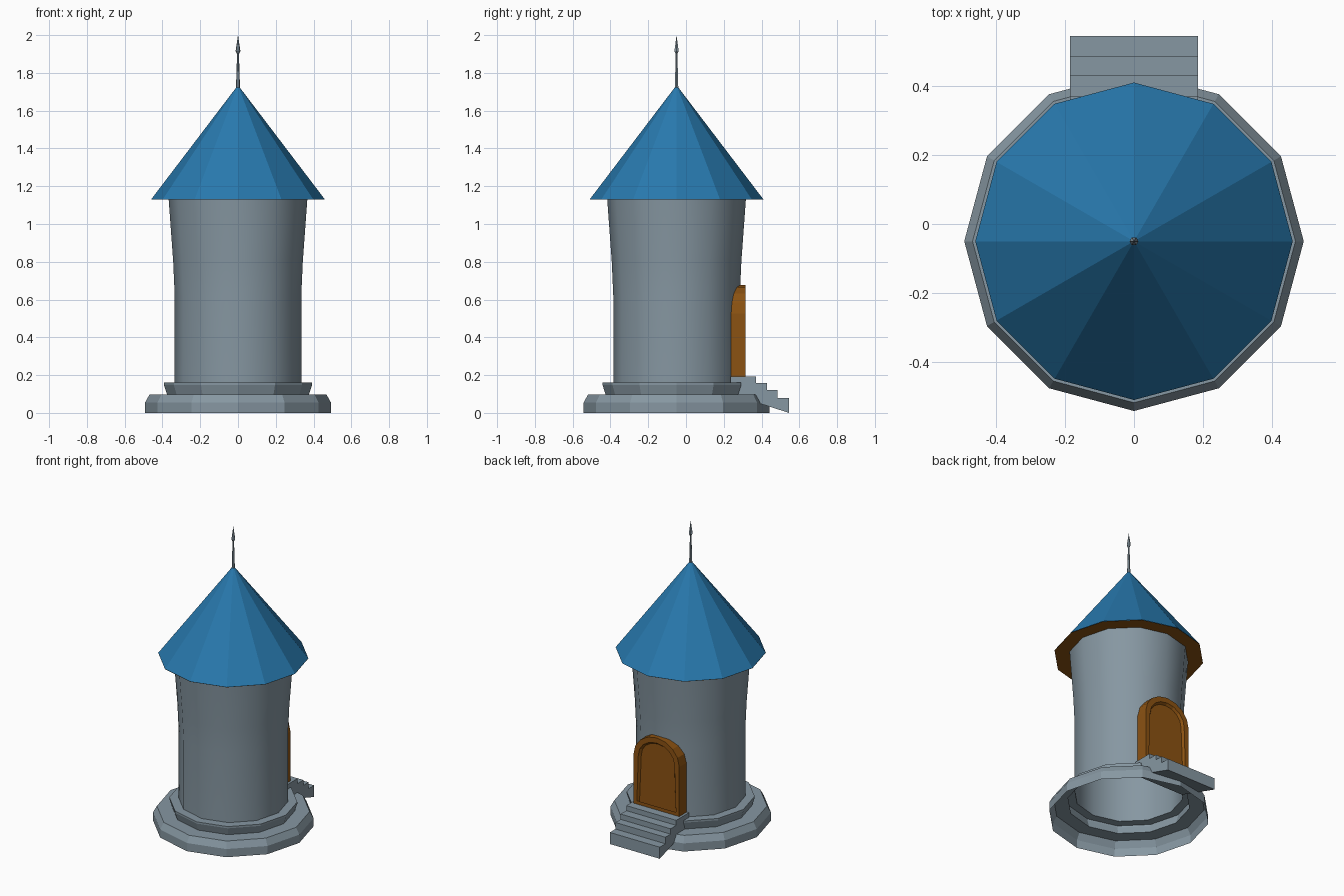
import bpy, bmesh, math

cube = bpy.data.objects.get("Cube")
if cube:
    bpy.data.objects.remove(cube, do_unlink=True)

CENTRE_Y = -0.05


def material(name, rgb):
    m = bpy.data.materials.new(name)
    m.use_nodes = True
    m.diffuse_color = (*rgb, 1)
    m.node_tree.nodes["Principled BSDF"].inputs["Base Color"].default_value = (*rgb, 1)
    return m


stone = material("grey stone", (0.24, 0.31, 0.36))
slate = material("blue roof", (0.021, 0.19, 0.42))
wood = material("brown wood", (0.26, 0.085, 0.006))


def finish(bm, name, *mats):
    mesh = bpy.data.meshes.new(name)
    bm.to_mesh(mesh)
    bm.free()
    for m in mats:
        mesh.materials.append(m)
    obj = bpy.data.objects.new(name, mesh)
    bpy.context.collection.objects.link(obj)
    return obj


def lathe(name, profile, mat, sides=12, smooth=False):
    """Turn (radius, height) points, listed bottom to top, about the tower axis."""
    bm = bmesh.new()
    rings = []
    for r, z in profile:
        count = sides if r > 0 else 1
        rings.append([bm.verts.new((r * math.cos(math.tau * i / sides),
                                    CENTRE_Y + r * math.sin(math.tau * i / sides), z))
                      for i in range(count)])
    for low, high in zip(rings, rings[1:]):
        for i in range(sides):
            j = (i + 1) % sides
            quad = [low[i % len(low)], low[j % len(low)], high[j % len(high)], high[i % len(high)]]
            face = bm.faces.new(list(dict.fromkeys(quad)))
            face.smooth = smooth
    return finish(bm, name, mat)


def prism(bm, points, place, start, end):
    """Extrude a flat outline from start to end; place(u, v, depth) gives the position."""
    face = bm.faces.new([bm.verts.new(place(u, v, start)) for u, v in points])
    out = bmesh.ops.extrude_face_region(bm, geom=[face])["geom"]
    for v in (g for g in out if isinstance(g, bmesh.types.BMVert)):
        v.co += place(0, 0, end) - place(0, 0, start)
    cap = next(g for g in out if isinstance(g, bmesh.types.BMFace))
    return face, cap


from mathutils import Vector

# Stepped base, open underneath
lathe("stepped_base", [(0.492, 0), (0.492, 0.055), (0.468, 0.098), (0.376, 0.098),
                       (0.392, 0.148), (0.392, 0.16), (0.335, 0.16)], stone)

# Tower wall, flaring toward the roof
lathe("tower_wall", [(0.335, 0.16), (0.335, 0.62), (0.343, 0.8), (0.367, 1.13)],
      stone, smooth=True)

# Roof cone with timber underside
lathe("roof", [(0.46, 1.13), (0, 1.735)], slate)
lathe("roof_underside", [(0, 1.129), (0.46, 1.129)], wood)

# Spear finial
lathe("finial", [(0.011, 1.71), (0.005, 1.9), (0.013, 1.915), (0, 2.0)], stone, sides=6)

# Stairs with a sloping underside
bm = bmesh.new()
treads = [(0.37, 0.192), (0.43, 0.158), (0.485, 0.122), (0.545, 0.078)]
outline = [(0.235, 0.1), (0.235, treads[0][1])]
for i, (y, z) in enumerate(treads):
    outline += [(y, z), (y, treads[i + 1][1] if i < 3 else 0)]
prism(bm, outline, lambda y, z, x: Vector((x, y, z)), -0.186, 0.186)
bmesh.ops.recalc_face_normals(bm, faces=bm.faces[:])
finish(bm, "stairs", stone)

# Arched door: frame block with a recessed panel
bm = bmesh.new()
HALF, SPRING, RISE, STEPS = 0.17, 0.525, 0.152, 8
arch = [(HALF, 0.19)]
for i in range(STEPS + 1):
    a = math.pi * i / STEPS
    arch.append((HALF * math.cos(a), SPRING + RISE * math.sin(a)))
arch.append((-HALF, 0.19))
back, front = prism(bm, arch, lambda x, z, y: Vector((x, y, z)), 0.235, 0.315)
bmesh.ops.recalc_face_normals(bm, faces=bm.faces[:])
bmesh.ops.inset_individual(bm, faces=[front], thickness=0.035)
bmesh.ops.inset_individual(bm, faces=[front], thickness=0.012, depth=-0.015)
# The panel runs down to the doorstep
for v in front.verts:
    if v.co.z < 0.3:
        v.co.z = 0.195
finish(bm, "door", wood)
